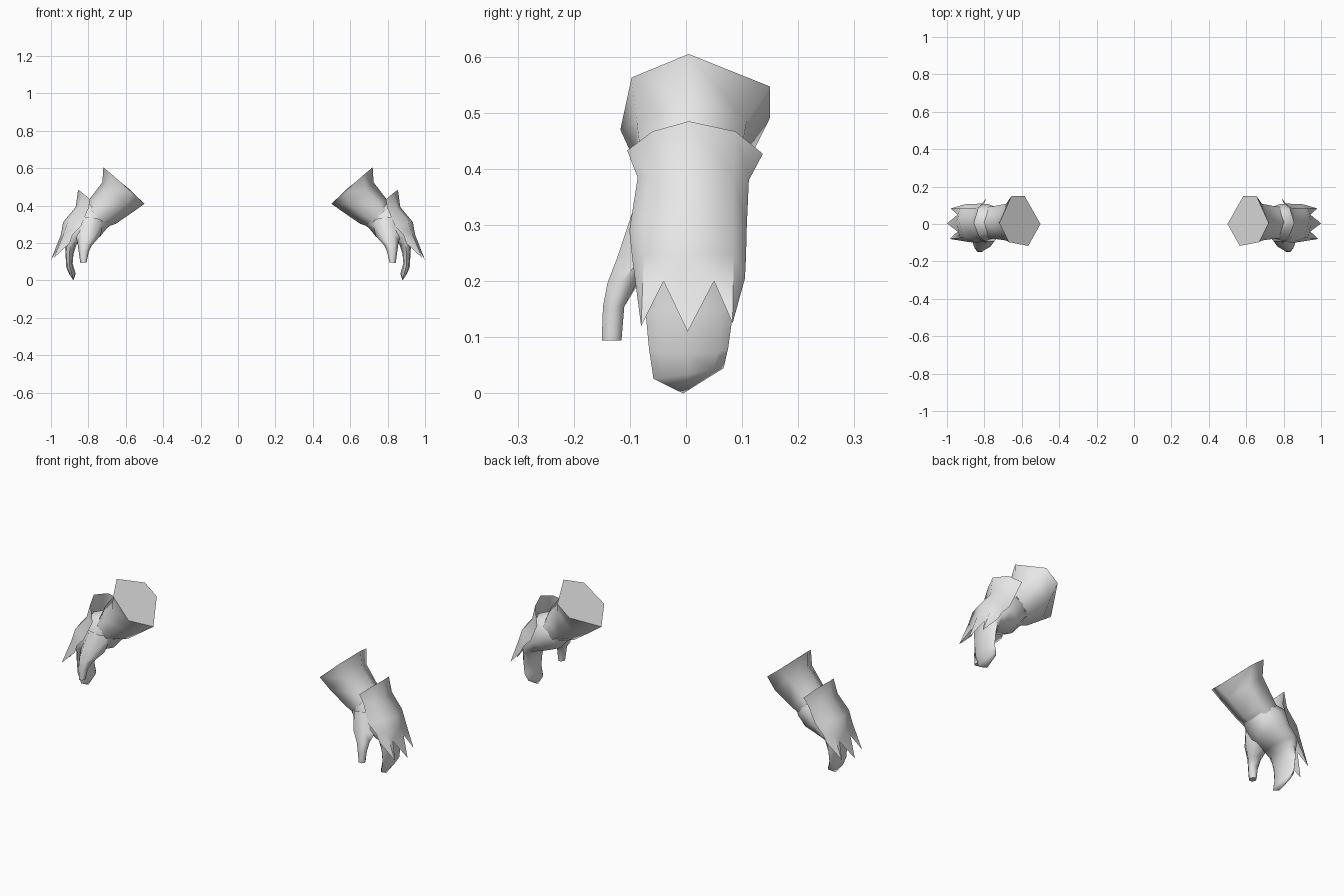
import bpy, bmesh, math
from mathutils import Vector

if "Cube" in bpy.data.objects:
    bpy.data.objects.remove(bpy.data.objects["Cube"])

grey = bpy.data.materials.new("plain_grey")
grey.diffuse_color = (0.8, 0.8, 0.8, 1)
grey.use_nodes = True
grey.node_tree.nodes["Principled BSDF"].inputs["Base Color"].default_value = grey.diffuse_color


def finish(name, verts, faces, outward=None, angle=75):
    """Make a mirrored, smooth-shaded object from points and faces."""
    mesh = bpy.data.meshes.new(name)
    mesh.from_pydata(verts, [], faces)
    bm = bmesh.new()
    bm.from_mesh(mesh)
    bmesh.ops.recalc_face_normals(bm, faces=bm.faces)
    if outward:
        total = sum((f.normal * f.calc_area() for f in bm.faces), Vector())
        if total.dot(Vector(outward)) < 0:
            bmesh.ops.reverse_faces(bm, faces=bm.faces)
    bm.to_mesh(mesh)
    bm.free()
    mesh.materials.append(grey)
    ob = bpy.data.objects.new(name, mesh)
    bpy.context.collection.objects.link(ob)
    bpy.ops.object.select_all(action='DESELECT')
    ob.select_set(True)
    bpy.context.view_layer.objects.active = ob
    bpy.ops.object.shade_smooth_by_angle(angle=math.radians(angle))
    mirror = ob.modifiers.new("other_side", 'MIRROR')
    mirror.use_mirror_merge = False
    return ob


def ring(inner, outer, y0, y1, n=8, power=1.0, slope=0.0):
    """Oval section between an inner and an outer (x, z) point."""
    peak = max(math.sin(2 * math.pi * i / n) for i in range(n))
    pts = []
    for i in range(n):
        a = 2 * math.pi * i / n
        c, s = math.cos(a), math.sin(a) / peak
        c = math.copysign(abs(c) ** power, c)
        s = math.copysign(abs(s) ** power, s)
        x, z = [(p + q) / 2 + (q - p) / 2 * c for p, q in zip(inner, outer)]
        y = (y0 + y1) / 2 + (y1 - y0) / 2 * s
        pts.append((x, y, z + slope * y))
    return pts


def loft(name, rings, cap_start=False, cap_end=False, tip=None):
    n = len(rings[0])
    verts = [p for r in rings for p in r]
    faces = []
    for k in range(len(rings) - 1):
        for i in range(n):
            j = (i + 1) % n
            faces.append((k * n + i, k * n + j, (k + 1) * n + j, (k + 1) * n + i))
    last = (len(rings) - 1) * n
    if cap_start:
        faces.append(tuple(range(n)))
    if cap_end:
        faces.append(tuple(range(last, last + n)))
    if tip:
        verts.append(tip)
        faces += [(last + i, last + (i + 1) % n, len(verts) - 1) for i in range(n)]
    return finish(name, verts, faces)


# Flared cuff, closed across its wide end
opening = [(.72, .005, .605), (.655, .15, .547), (.585, .15, .492),
           (.50, 0, .41), (.565, -.117, .47), (.67, -.097, .563)]
loft("cuff", [opening,
              ring((.56, .367), (.725, .525), -.088, .108, 6),
              ring((.655, .302), (.79, .44), -.078, .094, 6),
              ring((.70, .287), (.808, .40), -.076, .092, 6)], cap_start=True)

# Palm running into the joined, curled fingers
loft("hand_and_fingers", [
    ring((.685, .292), (.80, .415), -.074, .09),
    ring((.700, .280), (.86, .39), -.086, .107, power=.85),
    ring((.738, .234), (.908, .325), -.100, .105, power=.85),
    ring((.825, .212), (.935, .25), -.09, .102, power=.85),
    ring((.862, .197), (.925, .20), -.078, .09, power=.85),
    ring((.880, .14), (.923, .15), -.072, .084, power=.85),
    ring((.884, .09), (.918, .07), -.066, .075, power=.85),
    ring((.868, .036), (.903, .034), -.058, .067, slope=.15),
], tip=(.880, -.005, 0))

# Thumb growing from a broad base on the palm
loft("thumb", [
    ring((.715, .325), (.85, .345), -.090, .0, 6),
    ring((.735, .24), (.868, .245), -.122, -.03, 6),
    ring((.782, .187), (.858, .20), -.140, -.088, 6),
    ring((.797, .155), (.852, .155), -.148, -.110, 6),
    ring((.810, .096), (.843, .094), -.150, -.115, 6),
], cap_end=True)

# Plate over the back of the hand: raised collar, knuckles, spiked hem
rows = [
    [(.79, -.105, .433), (.83, -.06, .467), (.855, .005, .485),
     (.83, .088, .467), (.79, .137, .427)],
    [(.80, -.086, .385), (.85, -.066, .39), (.868, .005, .392),
     (.85, .085, .39), (.80, .112, .38)],
    [(.84, -.101, .29), (.91, -.075, .315), (.935, .006, .312),
     (.91, .085, .315), (.84, .108, .29)],
    [(.885, -.096, .243), (.932, -.075, .25), (.947, .004, .245),
     (.932, .085, .25), (.885, .107, .243)],
]
hem = [(.90, -.09, .20), (.985, -.08, .12), (.943, -.04, .20), (1, .003, .11),
       (.943, .05, .20), (.98, .083, .125), (.905, .105, .205)]
faces = [(k * 5 + i, k * 5 + i + 1, k * 5 + i + 6, k * 5 + i + 5)
         for k in range(3) for i in range(4)]
r, h = 15, 20
faces += [(r, r + 1, h + 1, h), (r + 3, r + 4, h + 6, h + 5)]
for i in (1, 2):
    tip = h + 2 * i - 1
    faces += [(r + i, tip + 1, tip), (r + i, r + i + 1, tip + 1),
              (r + i + 1, tip + 2, tip + 1)]
finish("hand_plate", [p for row in rows for p in row] + hem, faces, (1, 0, 0))
